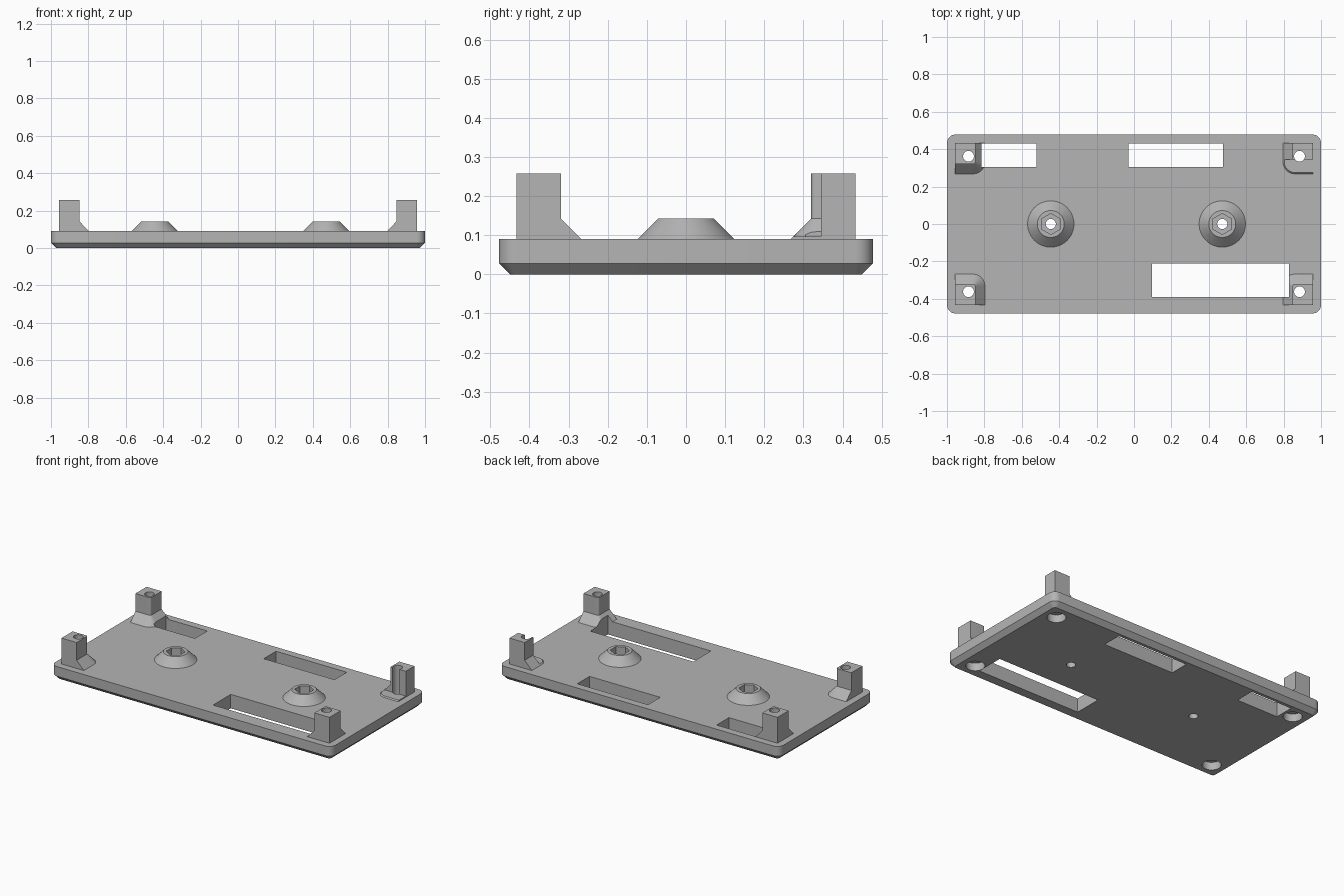
import bpy, bmesh
from math import sin, cos, pi, radians

cube = bpy.data.objects.get("Cube")
if cube:
    bpy.data.objects.remove(cube, do_unlink=True)

GREY = (0.46, 0.46, 0.46, 1)
mat = bpy.data.materials.new("plain grey")
mat.use_nodes = True
mat.diffuse_color = GREY
mat.node_tree.nodes["Principled BSDF"].inputs["Base Color"].default_value = GREY


def arc(cx, cy, r, a0, a1, n=8):
    return [(cx + r * cos(a0 + (a1 - a0) * i / n),
             cy + r * sin(a0 + (a1 - a0) * i / n)) for i in range(n + 1)]


def loft(name, loops):
    """Closed solid through matching 2D outlines, each given with its height."""
    bm = bmesh.new()
    rings = [[bm.verts.new((x, y, z)) for x, y in pts] for pts, z in loops]
    for a, b in zip(rings, rings[1:]):
        n = len(a)
        for i in range(n):
            bm.faces.new((a[i], a[(i + 1) % n], b[(i + 1) % n], b[i]))
    bm.faces.new(rings[0])
    bm.faces.new(rings[-1])
    bmesh.ops.recalc_face_normals(bm, faces=bm.faces[:])
    mesh = bpy.data.meshes.new(name)
    bm.to_mesh(mesh)
    bm.free()
    mesh.materials.append(mat)
    ob = bpy.data.objects.new(name, mesh)
    bpy.context.collection.objects.link(ob)
    return ob


def circle(x, y, r, n=48, turn=0):
    return [(x + r * cos(turn + 2 * pi * i / n),
             y + r * sin(turn + 2 * pi * i / n)) for i in range(n)]


def rect(x0, x1, y0, y1):
    return [(x0, y0), (x1, y0), (x1, y1), (x0, y1)]


def cutter(outline, z0, z1):
    ob = loft("cutter", [(outline, z0), (outline, z1)])
    ob.hide_render = True
    return ob


def finish(ob, cutters):
    """Subtract the cutters, then smooth the round faces."""
    bpy.ops.object.select_all(action="DESELECT")
    bpy.context.view_layer.objects.active = ob
    ob.select_set(True)
    for c in cutters:
        m = ob.modifiers.new("cut", "BOOLEAN")
        m.operation, m.solver, m.object = "DIFFERENCE", "EXACT", c
        bpy.ops.object.modifier_apply(modifier=m.name)
    bpy.ops.object.shade_smooth_by_angle(angle=radians(25))


# Main dimensions
HALF_Y, TOP, CHAMFER = 0.478, 0.09, 0.028
HOLE_X, HOLE_Y, HOLE_R = 0.885, 0.362, 0.029
BOSSES = (-0.445, 0.472)
CORNERS = [(sx, sy) for sx in (-1, 1) for sy in (-1, 1)]


def plate_outline(inset):
    r = 0.045 - inset
    pts = []
    for k, (sx, sy) in enumerate([(1, 1), (-1, 1), (-1, -1), (1, -1)]):
        pts += arc(sx * 0.955, sy * (HALF_Y - 0.045), r, k * pi / 2, (k + 1) * pi / 2)
    return pts


def post_outline(ix, iy, r, sx, sy):
    # square on the outside, rounded on the inner corner
    pts = [(0.956, 0.433), (ix, 0.433)]
    pts += arc(ix + r, iy + r, r, pi, 1.5 * pi)
    pts.append((0.956, iy))
    return [(sx * x, sy * y) for x, y in pts]


# Shared cutters
slots = [cutter(rect(*s), -0.1, 0.4) for s in
         ((-0.815, -0.52, 0.305, 0.43), (-0.03, 0.475, 0.305, 0.43),
          (0.095, 0.83, -0.39, -0.21))]
post_holes = [cutter(circle(sx * HOLE_X, sy * HOLE_Y, HOLE_R), -0.1, 0.4)
              for sx, sy in CORNERS]
recesses = [cutter(circle(sx * HOLE_X, sy * HOLE_Y, 0.055), -0.1, 0.05)
            for sx, sy in CORNERS]
boss_holes = [cutter(circle(x, 0, 0.027), -0.1, 0.4) for x in BOSSES]
hex_pockets = [cutter(circle(x, 0, 0.056, 6, pi / 6), 0.06, 0.4) for x in BOSSES]
notch = cutter(rect(0.7, 1.1, 0.2, 0.345), 0.097, 0.4)

# Base plate with chamfered underside
plate = loft("base_plate", [(plate_outline(CHAMFER), 0), (plate_outline(0), CHAMFER),
                            (plate_outline(0), TOP)])
finish(plate, slots + post_holes + recesses + boss_holes + hex_pockets)

# Conical bosses with hexagonal pockets
for x, side, hole, pocket in zip(BOSSES, ("right", "left"), boss_holes, hex_pockets):
    boss = loft(side + "_boss", [(circle(x, 0, 0.124), TOP - 0.004),
                                 (circle(x, 0, 0.124), TOP),
                                 (circle(x, 0, 0.072), 0.142)])
    finish(boss, [hole, pocket])

# Corner posts with flared feet
for (sx, sy), hole in zip(CORNERS, post_holes):
    name = ("back_" if sy > 0 else "front_") + ("left" if sx > 0 else "right") + "_post"
    foot = post_outline(0.797, 0.268, 0.063, sx, sy)
    shaft = post_outline(0.848, 0.32, 0.012, sx, sy)
    post = loft(name, [(foot, TOP - 0.004), (foot, TOP), (shaft, 0.143), (shaft, 0.257)])
    cuts = [hole]
    if (sx, sy) == (1, 1):
        cuts.append(notch)
    elif (sx, sy) == (-1, 1):
        cuts.append(slots[0])
    elif (sx, sy) == (1, -1):
        cuts.append(slots[2])
    finish(post, cuts)

# Remove the cutters
for c in slots + post_holes + recesses + boss_holes + hex_pockets + [notch]:
    bpy.data.objects.remove(c, do_unlink=True)
